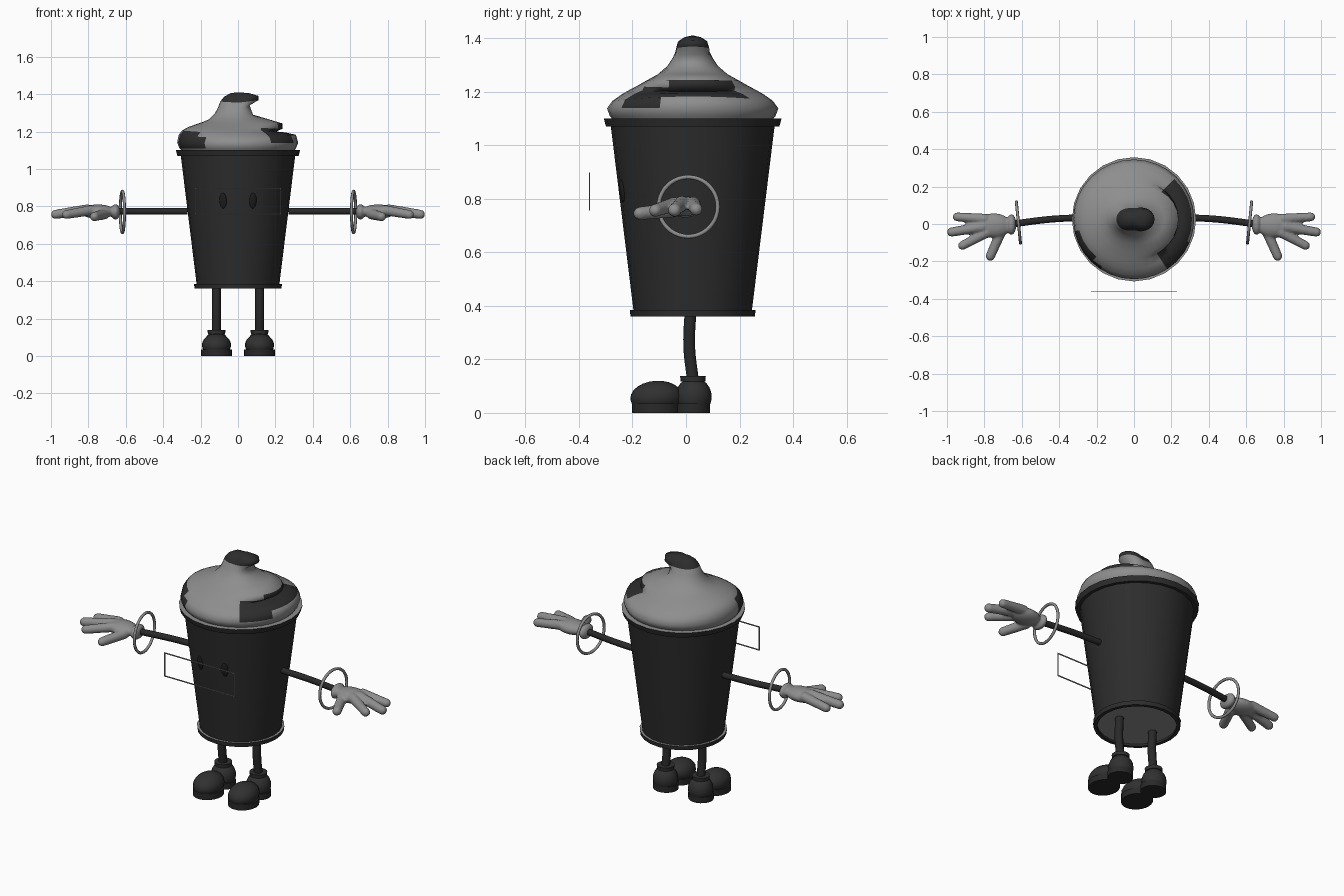
import bpy, bmesh, math
from mathutils import Vector, Matrix

if "Cube" in bpy.data.objects:
    bpy.data.objects.remove(bpy.data.objects["Cube"])


def material(name, v):
    m = bpy.data.materials.new(name)
    m.diffuse_color = (v, v, v, 1)
    m.use_nodes = True
    m.node_tree.nodes["Principled BSDF"].inputs["Base Color"].default_value = m.diffuse_color
    return m


CUP = material("cup charcoal", 0.026)
DARK = material("limb charcoal", 0.022)
SHOE = material("shoe charcoal", 0.03)
CREAM = material("cream grey", 0.27)
BLACK = material("eye black", 0.012)
CY = 0.025                                   # centre line of the cup in y


def finish(name, bm, mats, angle=40):
    bmesh.ops.remove_doubles(bm, verts=bm.verts, dist=1e-5)
    bmesh.ops.recalc_face_normals(bm, faces=bm.faces)
    me = bpy.data.meshes.new(name)
    bm.to_mesh(me)
    bm.free()
    ob = bpy.data.objects.new(name, me)
    bpy.context.collection.objects.link(ob)
    for m in mats:
        me.materials.append(m)
    smooth(ob, angle)
    return ob


def smooth(ob, angle):
    bpy.ops.object.select_all(action='DESELECT')
    ob.select_set(True)
    bpy.context.view_layer.objects.active = ob
    bpy.ops.object.shade_smooth_by_angle(angle=math.radians(angle))


def lathe(name, profile, mats, n=24, rule=None, angle=40):
    """Turn profile(theta) -> [(r, z), ...] around the cup axis."""
    bm = bmesh.new()
    cols = []
    for i in range(n):
        t = 2 * math.pi * i / n
        cols.append([bm.verts.new((r * math.cos(t), CY + r * math.sin(t), z)) for r, z in profile(t)])
    for i in range(n):
        a, b = cols[i], cols[(i + 1) % n]
        deg = (360 * (i + 0.5) / n + 180) % 360 - 180
        for j in range(len(a) - 1):
            f = bm.faces.new((a[j], b[j], b[j + 1], a[j + 1]))
            f.material_index = rule(j, deg) if rule else 0
    bmesh.ops.dissolve_degenerate(bm, dist=1e-5, edges=bm.edges)
    return finish(name, bm, mats, angle)


def ellipsoid(bm, c, s, rot=None):
    m = Matrix.Translation(c) @ (rot or Matrix()) @ Matrix.Diagonal((*s, 1))
    return bmesh.ops.create_uvsphere(bm, u_segments=20, v_segments=12, radius=1, matrix=m)['verts']


def capsule(bm, a, b, ra, rb):
    a, b = Vector(a), Vector(b)
    q = (b - a).to_track_quat('Z', 'Y')
    for v in bmesh.ops.create_uvsphere(bm, u_segments=14, v_segments=10, radius=1)['verts']:
        v.co = b + q @ (v.co * rb) if v.co.z > -1e-4 else a + q @ (v.co * ra)


def tube(name, pts, r, mat):
    cu = bpy.data.curves.new(name, 'CURVE')
    cu.dimensions = '3D'
    cu.bevel_depth, cu.bevel_resolution, cu.use_fill_caps = r, 3, True
    sp = cu.splines.new('BEZIER')
    sp.bezier_points.add(len(pts) - 1)
    for p, co in zip(sp.bezier_points, pts):
        p.co = co
        p.handle_left_type = p.handle_right_type = 'AUTO'
    ob = bpy.data.objects.new(name, cu)
    bpy.context.collection.objects.link(ob)
    cu.materials.append(mat)
    bpy.ops.object.select_all(action='DESELECT')
    ob.select_set(True)
    bpy.context.view_layer.objects.active = ob
    bpy.ops.object.convert(target='MESH')
    smooth(bpy.context.object, 40)


# Cup wall, rims and recessed floor
lathe("cup_wall", lambda t: [(0.219, 0.365), (0.307, 1.08)], [CUP])
top_grey = lambda j, d: 1 if j == 2 else 0
lathe("top_rim", lambda t: [(0.295, 1.07), (0.324, 1.07), (0.332, 1.10), (0.285, 1.10), (0.295, 1.07)],
      [CUP, CREAM], rule=top_grey, angle=30)
lathe("bottom_rim", lambda t: [(0.212, 0.36), (0.232, 0.36), (0.235, 0.384), (0.212, 0.384), (0.212, 0.36)],
      [CUP, CREAM], rule=top_grey, angle=30)
lathe("cup_floor", lambda t: [(0.0, 0.372), (0.219, 0.372)], [CREAM])

# Whipped cream: three profiles blended around the axis, with a fold and hooked tip on the right
RIGHT = [(.29, 1.085), (.31, 1.11), (.322, 1.14), (.31, 1.182), (.255, 1.195), (.205, 1.2), (.238, 1.215),
         (.238, 1.243), (.165, 1.265), (.08, 1.29), (.062, 1.34), (.11, 1.368), (.11, 1.39), (.06, 1.405), (0, 1.41)]
LEFT = [(.29, 1.085), (.313, 1.11), (.325, 1.14), (.318, 1.18), (.3, 1.205), (.27, 1.222), (.235, 1.235),
        (.19, 1.25), (.155, 1.265), (.125, 1.295), (.108, 1.325), (.095, 1.36), (.075, 1.385), (.04, 1.405), (0, 1.41)]
FRONT = [(.29, 1.085), (.31, 1.11), (.32, 1.137), (.3, 1.165), (.265, 1.19), (.235, 1.207), (.21, 1.22),
         (.175, 1.24), (.13, 1.265), (.095, 1.295), (.075, 1.325), (.06, 1.355), (.045, 1.385), (.025, 1.402), (0, 1.41)]


def cream_profile(t):
    w = math.cos(t) ** 2
    side = RIGHT if math.cos(t) > 0 else LEFT
    return [(w * s[0] + (1 - w) * f[0], w * s[1] + (1 - w) * f[1]) for s, f in zip(side, FRONT)]


def cream_rule(j, d):
    low = 2 if d < -25 else 3
    fold = -52 < d < 46 and low <= j <= low + 3
    patch = -168 < d < -128 and 1 <= j <= 2 + (d < -140)
    return 1 if j >= 11 or fold or patch else 0


lathe("whipped_cream", cream_profile, [CREAM, CUP], n=32, rule=cream_rule, angle=80)

# Thin floating face frame
bm = bmesh.new()
for x, z, sx, sz in ((0, .759, .46, .006), (0, .895, .46, .006), (-.228, .827, .006, .14), (.228, .827, .006, .14)):
    bmesh.ops.create_cube(bm, size=1, matrix=Matrix.Translation((x, -.36, z)) @ Matrix.Diagonal((sx, .004, sz, 1)))
finish("face_frame", bm, [CREAM])

for s, side in ((1, "right"), (-1, "left")):
    # Eyes
    bm = bmesh.new()
    rot = Matrix.Rotation(s * 0.29, 4, 'Z') @ Matrix.Rotation(0.13, 4, 'X')
    ellipsoid(bm, (s * .08, -.239, .83), (.02, .009, .042), rot)
    finish(side + "_eye", bm, [BLACK], 80)

    # Arm, leg and bracelet
    tube(side + "_arm", [(s * .27, .035, .773), (s * .45, .025, .773), (s * .65, 0, .773)], .018, DARK)
    tube(side + "_leg", [(s * .115, .017, .385), (s * .115, .012, .25), (s * .115, .026, .12)], .023, DARK)
    bpy.ops.mesh.primitive_torus_add(location=(s * .618, .008, .77), rotation=(0, math.pi / 2, -s * .1),
                                     major_radius=.111, minor_radius=.008, major_segments=40, minor_segments=8)
    ring = bpy.context.object
    ring.name = side + "_bracelet"
    ring.data.materials.append(CREAM)
    smooth(ring, 60)

    # Glove: cuff, palm, three fingers and a thumb, fused
    bm = bmesh.new()
    ellipsoid(bm, (s * .655, -.003, .77), (.026, .056, .042))
    ellipsoid(bm, (s * .75, -.008, .772), (.095, .066, .038))
    capsule(bm, (s * .80, .028, .78), (s * .945, .038, .76), .029, .024)
    capsule(bm, (s * .81, -.015, .782), (s * .975, -.043, .757), .03, .025)
    capsule(bm, (s * .79, -.048, .778), (s * .917, -.115, .756), .029, .024)
    capsule(bm, (s * .715, -.05, .758), (s * .768, -.172, .745), .03, .025)
    glove = finish(side + "_glove", bm, [CREAM], 180)
    rm = glove.modifiers.new("fuse", 'REMESH')
    rm.mode, rm.voxel_size, rm.use_smooth_shade = 'VOXEL', .007, True
    sm = glove.modifiers.new("soften", 'SMOOTH')
    sm.iterations = 3

    # Shoe: heel, toe, ankle cuff, flattened at the sole
    bm = bmesh.new()
    ellipsoid(bm, (s * .115, .028, .06), (.068, .068, .072))
    ellipsoid(bm, (s * .115, -.11, .058), (.078, .098, .062), Matrix.Rotation(.06, 4, 'X'))
    for v in bm.verts:
        if v.co.z < .045:                       # straighten the sides down to the sole
            c = Vector((s * .115, .028 if v.co.y > -.035 else -.11))
            v.co.z = max(v.co.z, .012)
    finish(side + "_shoe", bm, [SHOE], 60)
    bm = bmesh.new()
    bmesh.ops.create_cone(bm, cap_ends=True, segments=20, radius1=.046, radius2=.048, depth=.02,
                          matrix=Matrix.Translation((s * .115, .026, .128)))
    finish(side + "_shoe_cuff", bm, [SHOE])
    bm = bmesh.new()
    for y, rx, ry in ((.024, .07, .066), (-.112, .082, .09)):
        bmesh.ops.create_cone(bm, cap_ends=True, segments=24, radius1=1, radius2=1, depth=.035,
                              matrix=Matrix.Translation((s * .115, y, .0175)) @ Matrix.Diagonal((rx, ry, 1, 1)))
    finish(side + "_sole", bm, [DARK])
